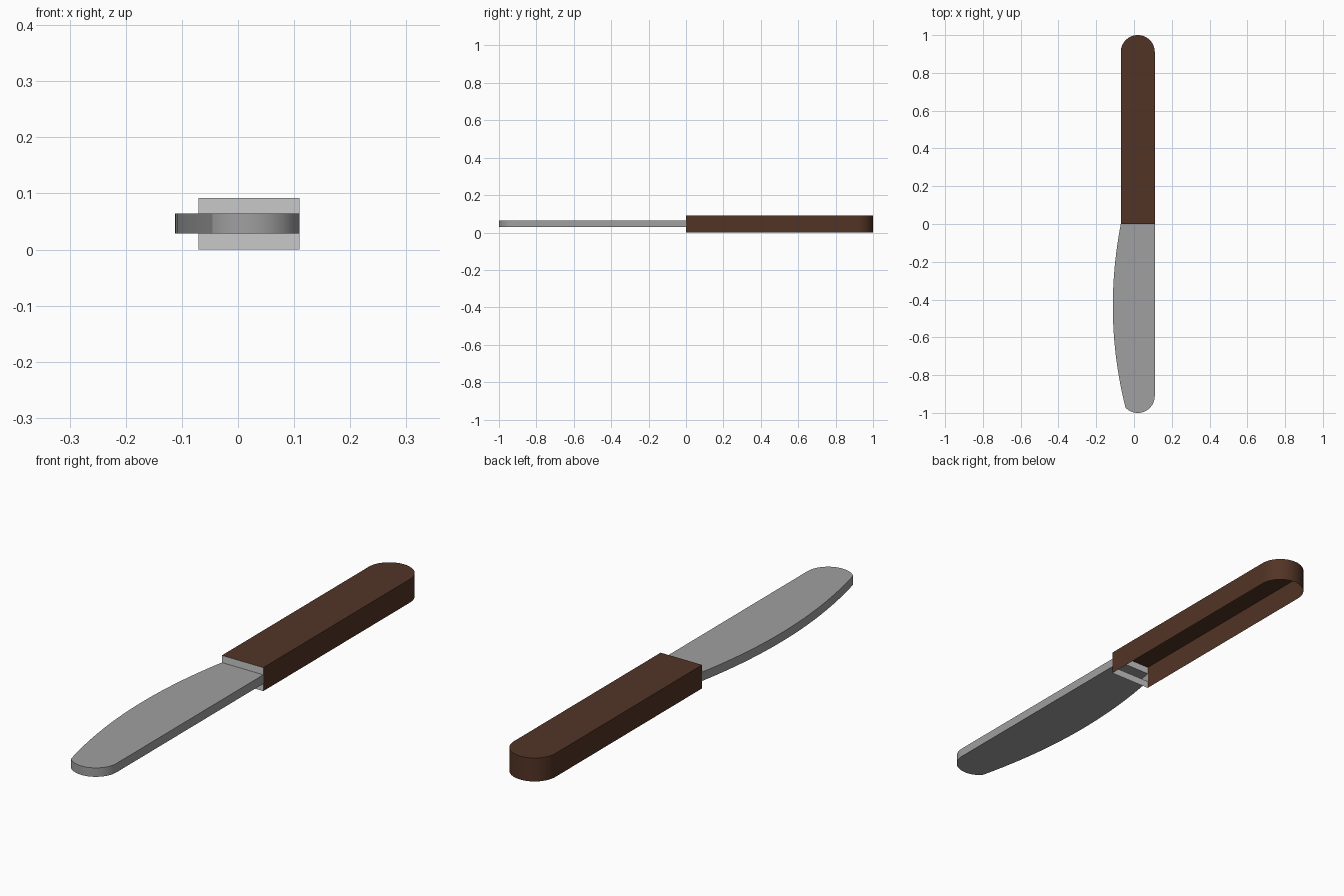
import bpy
import bmesh
from math import sin, cos, pi, radians
from mathutils import Vector, geometry

if "Cube" in bpy.data.objects:
    bpy.data.objects.remove(bpy.data.objects["Cube"])

# Shared dimensions
LEFT, RIGHT = -0.07, 0.11
MID, RADIUS = 0.02, 0.09
END = 0.91                       # centre of both rounded ends
HANDLE_TOP = 0.092
BLADE_LOW, BLADE_TOP = 0.029, 0.064


def material(name, rgb):
    mat = bpy.data.materials.new(name)
    mat.use_nodes = True
    color = (*rgb, 1)
    mat.diffuse_color = color
    mat.node_tree.nodes["Principled BSDF"].inputs["Base Color"].default_value = color
    return mat


def arc(cy, start, stop, steps=24):
    angles = [start + (stop - start) * i / steps for i in range(steps + 1)]
    return [(MID + RADIUS * cos(a), cy + RADIUS * sin(a)) for a in angles]


def shell(name, path, low, high, mat, top=True, bottom=True):
    """Thin wall along an open counter-clockwise path, with optional caps."""
    bm = bmesh.new()
    lower = [bm.verts.new((x, y, low)) for x, y in path]
    upper = [bm.verts.new((x, y, high)) for x, y in path]
    for i in range(len(path) - 1):
        bm.faces.new((lower[i], lower[i + 1], upper[i + 1], upper[i]))
    if top:
        bm.faces.new(upper)
    if bottom:
        bm.faces.new(lower[::-1])
    mesh = bpy.data.meshes.new(name)
    bm.to_mesh(mesh)
    bm.free()
    obj = bpy.data.objects.new(name, mesh)
    bpy.context.collection.objects.link(obj)
    mesh.materials.append(mat)
    bpy.ops.object.select_all(action="DESELECT")
    obj.select_set(True)
    bpy.context.view_layer.objects.active = obj
    bpy.ops.object.shade_smooth_by_angle(angle=radians(20))
    return obj


wood = material("dark brown wood", (0.085, 0.034, 0.019))
steel = material("grey steel", (0.35, 0.35, 0.35))
collar = material("light grey metal", (0.58, 0.58, 0.58))

# Handle: hollow shell, open underneath
handle_path = [(RIGHT, 0)] + arc(END, 0, pi) + [(LEFT, 0)]
shell("handle", handle_path, 0, HANDLE_TOP, wood, bottom=False)

# Blade: bulging cutting edge, rounded tip and straight back, open at the handle
tip = arc(-END, pi + radians(43.7), 2 * pi)
belly = geometry.interpolate_bezier(
    Vector((LEFT, 0)), Vector((-0.127, -0.3)),
    Vector((-0.133, -0.62)), Vector(tip[0]), 24)
blade_path = [(p.x, p.y) for p in belly[:-1]] + tip + [(RIGHT, 0)]
shell("blade", blade_path, BLADE_LOW, BLADE_TOP, steel)

# Collar plates closing the handle front above and below the blade
for name, low, high in (("lower_collar", 0, BLADE_LOW),
                        ("upper_collar", BLADE_TOP, HANDLE_TOP)):
    shell(name, [(LEFT, 0), (RIGHT, 0)], low, high, collar, top=False, bottom=False)
